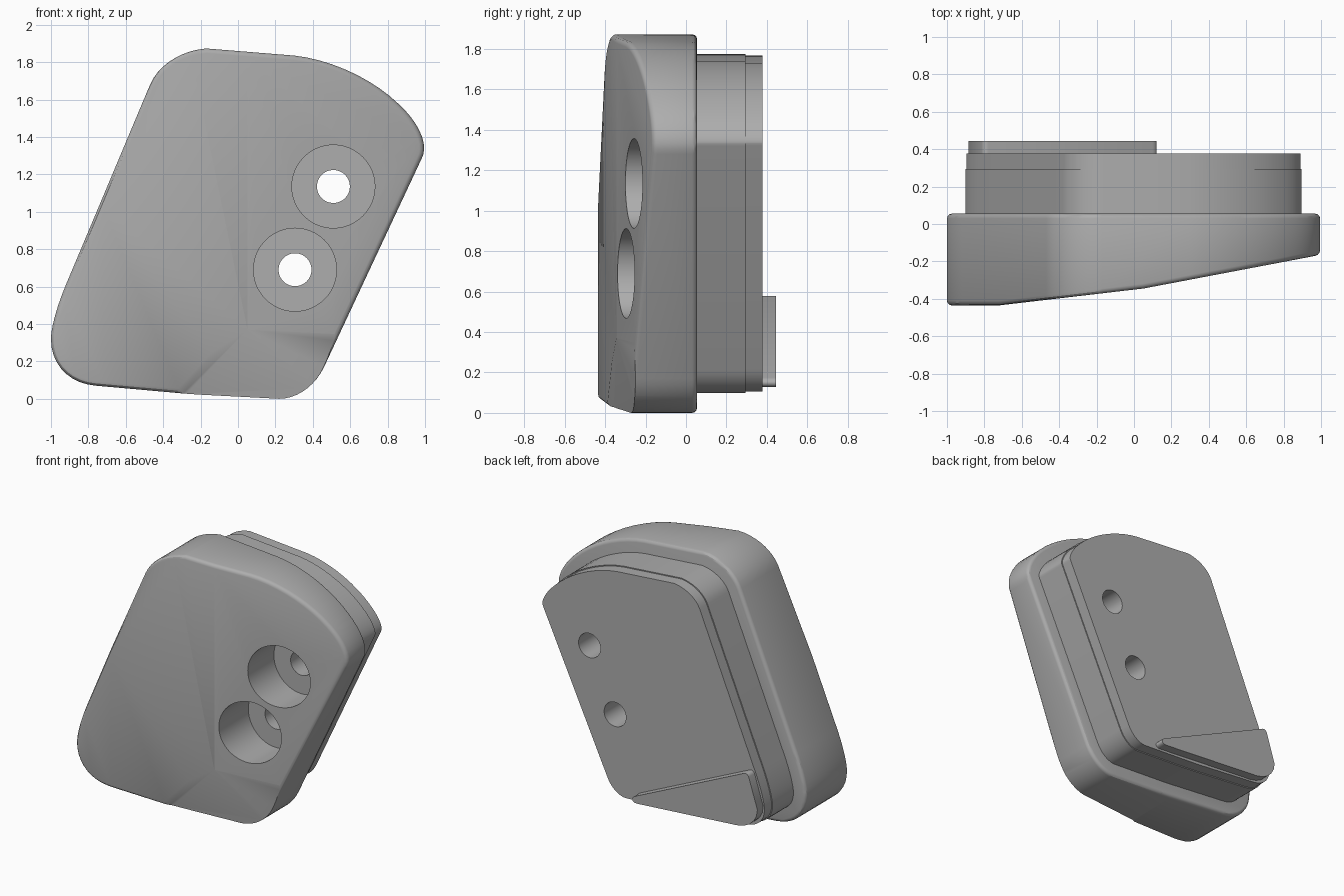
import bpy, bmesh, math
from mathutils import Vector

cube = bpy.data.objects.get("Cube")
if cube:
    bpy.data.objects.remove(cube, do_unlink=True)

grey = bpy.data.materials.new("plain grey")
grey.use_nodes = True
tone = (0.42, 0.42, 0.42, 1)
grey.diffuse_color = tone
grey.node_tree.nodes["Principled BSDF"].inputs["Base Color"].default_value = tone


def make_object(name, bm):
    bmesh.ops.recalc_face_normals(bm, faces=bm.faces)
    mesh = bpy.data.meshes.new(name)
    bm.to_mesh(mesh)
    bm.free()
    mesh.materials.append(grey)
    obj = bpy.data.objects.new(name, mesh)
    bpy.context.collection.objects.link(obj)
    return obj


def apply(obj, mod):
    bpy.ops.object.select_all(action="DESELECT")
    bpy.context.view_layer.objects.active = obj
    obj.select_set(True)
    bpy.ops.object.modifier_apply(modifier=mod.name)


def bevel(obj, width, segments):
    mod = obj.modifiers.new("Bevel", "BEVEL")
    mod.width, mod.segments = width, segments
    mod.limit_method, mod.angle_limit = "ANGLE", math.radians(50)
    mod.use_clamp_overlap = False
    apply(obj, mod)


def cut(obj, cutter):
    mod = obj.modifiers.new("Cut", "BOOLEAN")
    mod.operation, mod.solver, mod.object = "DIFFERENCE", "EXACT", cutter
    apply(obj, mod)


def smooth(obj):
    bpy.ops.object.select_all(action="DESELECT")
    bpy.context.view_layer.objects.active = obj
    obj.select_set(True)
    bpy.ops.object.shade_smooth_by_angle(angle=math.radians(30))


def rounded(corners, steps=9):
    """Outline from corners, each given as start, control and end."""
    pts = []
    for start, control, end in corners:
        a, c, d = Vector(start), Vector(control), Vector(end)
        h, k = a.lerp(c, 0.6), d.lerp(c, 0.6)
        for i in range(steps + 1):
            t = i / steps
            u = 1 - t
            p = a * u**3 + h * 3 * u * u * t + k * 3 * u * t * t + d * t**3
            if not pts or (p - pts[-1]).length > 1e-4:
                pts.append(p)
    return pts


def inset(pts, d):
    """Move a clockwise outline inwards by d."""
    out = []
    for i, p in enumerate(pts):
        n1 = (p - pts[i - 1]).normalized()
        n2 = (pts[(i + 1) % len(pts)] - p).normalized()
        t = (n1 + n2).normalized()
        out.append(p + Vector((t.y, -t.x)) * d / max(t.dot(n1), 0.5))
    return out


def prism(pts, y0, y1):
    bm = bmesh.new()
    front = [bm.verts.new((p[0], y0, p[1])) for p in pts]
    back = [bm.verts.new((p[0], y1, p[1])) for p in pts]
    bm.faces.new(front)
    bm.faces.new(back[::-1])
    for i in range(len(pts)):
        bm.faces.new((front[i - 1], front[i], back[i], back[i - 1]))
    return bm


# Clockwise outline seen from the front
outline = rounded([
    ((-0.47, 1.68), (-0.395, 1.855), (-0.17, 1.873)),
    ((0.30, 1.835), (0.63, 1.80), (0.86, 1.575)),
    ((0.86, 1.575), (1.05, 1.40), (0.98, 1.28)),
    ((0.46, 0.17), (0.38, 0), (0.22, 0)),
    ((-0.2, 0.022), (-0.25, 0.025), (-0.3, 0.029)),
    ((-0.76, 0.07), (-1, 0.09), (-1, 0.32)),
    ((-1, 0.32), (-1, 0.42), (-0.92, 0.61)),
])

# Main body, with the front tapering towards the left
slopes = [(-0.72, -0.435, 0.117), (0.05, -0.345, 0.19)]
bm = prism(outline, -0.435, 0.055)
for x, y, m in slopes:
    bmesh.ops.bisect_plane(bm, geom=bm.verts[:] + bm.edges[:] + bm.faces[:],
                           plane_co=(x, y, 0), plane_no=(m, -1, 0), clear_outer=True)
    bmesh.ops.holes_fill(bm, edges=[e for e in bm.edges if e.is_boundary])
body = make_object("main_body", bm)
bevel(body, 0.025, 3)


def front_y(x):
    return max([-0.435] + [y + m * (x - px) for px, y, m in slopes])


# Shallow recess with a slanted step in the lower front corner
bm = bmesh.new()
floor, lid = [], []
for x, z, depth in [(0.05, 0.37, 0), (0.65, 0.34, 0), (0.55, -0.08, 0.04), (-0.37, -0.08, 0.04)]:
    y = front_y(x)
    floor.append(bm.verts.new((x, y + depth, z)))
    shift = 0.09 if x < 0.1 else 0
    lid.append(bm.verts.new((x - shift * 0.6, y - 0.03, z + shift * 0.8)))
bmesh.ops.triangulate(bm, faces=[bm.faces.new(floor), bm.faces.new(lid)])
for i in range(4):
    for tri in ((floor[i - 1], floor[i], lid[i]), (floor[i - 1], lid[i], lid[i - 1])):
        bm.faces.new(tri)
recess = make_object("recess_cutter", bm)
cut(body, recess)

# Stepped back block
block = make_object("back_block", prism(inset(outline, 0.098), 0.03, 0.295))
plate = make_object("back_plate", prism(inset(outline, 0.105), 0.28, 0.378))


# Two counterbored screw holes
def disc(x, z, r, n=48):
    return [(x + r * math.cos(math.tau * i / n), z + r * math.sin(math.tau * i / n)) for i in range(n)]


cutters = [recess]
for x, z in [(0.51, 1.135), (0.305, 0.69)]:
    bore = make_object("bore_cutter", prism(disc(x, z, 0.222), -0.7, 0))
    hole = make_object("hole_cutter", prism(disc(x, z, 0.088), -0.7, 0.7))
    cutters += [bore, hole]
    cut(body, bore)
    for part in (body, block, plate):
        cut(part, hole)
for cutter in cutters:
    bpy.data.objects.remove(cutter, do_unlink=True)

# Wedge-shaped tab on the lower back
tab_outline = rounded([
    ((-0.815, 0.56), (-0.805, 0.585), (-0.78, 0.578)),
    ((0.10, 0.175), (0.13, 0.16), (0.118, 0.14)),
    ((0.118, 0.14), (0.11, 0.125), (0.08, 0.127)),
    ((-0.72, 0.185), (-0.885, 0.2), (-0.885, 0.34)),
], 5)
tab = make_object("back_tab", prism(tab_outline, 0.36, 0.445))

for part in (body, block, plate, tab):
    smooth(part)
